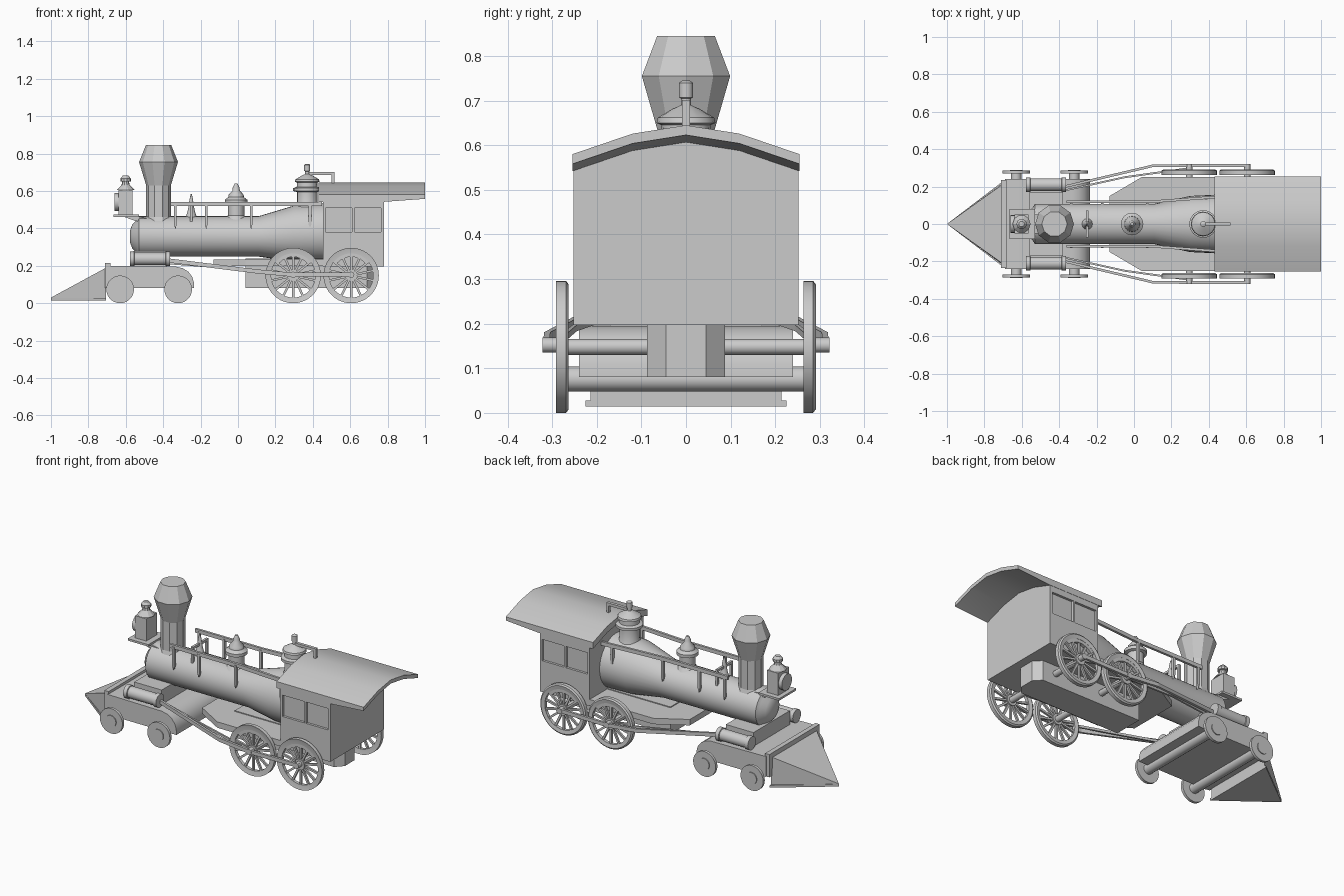
import bpy, bmesh, math
from mathutils import Vector, Matrix

if "Cube" in bpy.data.objects:
    bpy.data.objects.remove(bpy.data.objects["Cube"])


def make(name, bm, smooth=False):
    bmesh.ops.remove_doubles(bm, verts=bm.verts, dist=1e-5)
    bmesh.ops.recalc_face_normals(bm, faces=bm.faces)
    me = bpy.data.meshes.new(name)
    bm.to_mesh(me)
    bm.free()
    if smooth:
        for p in me.polygons:
            p.use_smooth = True
        me.set_sharp_from_angle(angle=math.radians(35))
    ob = bpy.data.objects.new(name, me)
    bpy.context.collection.objects.link(ob)
    return ob


def add_box(bm, x, y, z):
    r = bmesh.ops.create_cube(bm, size=1)
    for v in r['verts']:
        v.co = [lo + (c + .5) * (hi - lo) for c, (lo, hi) in zip(v.co, (x, y, z))]
    return r['verts']


def box(name, x, y, z):
    bm = bmesh.new()
    add_box(bm, x, y, z)
    return make(name, bm)


def prism(name, pts, axis, lo, hi, smooth=False):
    # outline in the two remaining axes, extruded along axis
    def co(p, t):
        c = list(p)
        c.insert('xyz'.index(axis), t)
        return c
    bm = bmesh.new()
    a = [bm.verts.new(co(p, lo)) for p in pts]
    b = [bm.verts.new(co(p, hi)) for p in pts]
    bm.faces.new(a)
    bm.faces.new(b)
    for i in range(len(pts)):
        j = (i + 1) % len(pts)
        bm.faces.new((a[i], a[j], b[j], b[i]))
    return make(name, bm, smooth)


def add_lathe(bm, prof, center, axis='z', n=24, closed=False):
    # prof: (radius, distance along axis)
    rot = {'z': Matrix.Identity(3), 'x': Matrix.Rotation(math.pi / 2, 3, 'Y'),
           'y': Matrix.Rotation(-math.pi / 2, 3, 'X')}[axis]
    rings = []
    for r, h in prof:
        rings.append([bm.verts.new(rot @ Vector((r * math.cos(math.tau * k / n),
                     r * math.sin(math.tau * k / n), h)) + Vector(center)) for k in range(n)])
    pairs = list(zip(rings, rings[1:]))
    if closed:
        pairs.append((rings[-1], rings[0]))
    else:
        bm.faces.new(rings[0])
        bm.faces.new(rings[-1])
    for a, b in pairs:
        for k in range(n):
            bm.faces.new((a[k], a[(k + 1) % n], b[(k + 1) % n], b[k]))


def lathe(name, prof, center, axis='z', n=24, smooth=True):
    bm = bmesh.new()
    add_lathe(bm, prof, center, axis, n)
    return make(name, bm, smooth)


def bar(name, path, w, h):
    # rectangular bar swept along a path running in +x
    bm = bmesh.new()
    rings = []
    for p in path:
        rings.append([bm.verts.new((p[0], p[1] + dy * w, p[2] + dz * h))
                      for dy, dz in ((-.5, -.5), (.5, -.5), (.5, .5), (-.5, .5))])
    bm.faces.new(rings[0])
    bm.faces.new(rings[-1])
    for a, b in zip(rings, rings[1:]):
        for k in range(4):
            bm.faces.new((a[k], a[(k + 1) % 4], b[(k + 1) % 4], b[k]))
    return make(name, bm)


# cowcatcher wedge, its base and back plate
bm = bmesh.new()
pts = [(-1, 0, .03), (-1, 0, .015), (-.705, -.21, .19), (-.705, .21, .19),
       (-.705, -.215, .015), (-.705, .215, .015)]
bmesh.ops.convex_hull(bm, input=[bm.verts.new(p) for p in pts])
make("cowcatcher", bm)
prism("cowcatcher_base", [(-1, 0), (-.705, -.225), (-.705, .225)], 'z', .014, .028)
box("buffer_beam", (-.71, -.682), (-.235, .235), (.08, .215))

# front truck
prism("truck_body", [(-.69, .08), (-.69, .2), (-.33, .195), (-.295, .187), (-.265, .168),
      (-.244, .14), (-.236, .11), (-.235, .08)], 'y', -.24, .24, True)
box("cylinder_saddle", (-.56, -.38), (-.17, .17), (.19, .28))

# boiler with domed front and tapered wagon top
bm = bmesh.new()
add_lathe(bm, [(.03, -.578), (.065, -.565), (.09, -.54), (.108, -.53), (.108, .11),
               (.15, .3), (.158, .46)], (0, 0, 0), 'x', 32)
for v in bm.verts:
    v.co.z += .357 + max(0, min(.02, (v.co.x - .11) * .08))
make("boiler", bm, True)

# running board and under-frame
prism("running_board", [(-.13, -.15), (.04, -.25), (.46, -.25), (.46, .25), (.04, .25),
      (-.13, .15)], 'z', .2, .235)
prism("firebox", [(.04, -.088), (.69, -.088), (.73, -.045), (.73, .045), (.69, .088),
      (.04, .088)], 'z', .08, .24)

# smokestack
lathe("smokestack", [(.08, .42), (.066, .46), (.066, .63), (.104, .755), (.068, .845)],
      (-.425, 0, 0), 'z', 10, False)

# headlight
box("headlight_shelf", (-.665, -.53), (-.08, .08), (.462, .474))
prism("headlight_bracket", [(-.61, .462), (-.53, .462), (-.44, .445), (-.5, .43), (-.55, .44)],
      'y', -.05, .05)
box("headlight_body", (-.638, -.565), (-.05, .05), (.474, .605))
lathe("headlight_lens", [(.048, -.66), (.048, -.635)], (0, 0, .54), 'x', 16)
lathe("headlight_cap", [(.048, .605), (.022, .632), (.018, .65), (.028, .652), (.028, .667),
      (.015, .682)], (-.601, 0, 0), 'z', 10, False)

# domes
lathe("sand_dome", [(.062, .445), (.044, .47), (.044, .53), (.06, .535), (.06, .553), (.042, .567),
      (.04, .58), (.02, .602), (.018, .618), (.008, .64)], (-.01, 0, 0), 'z', 16)
lathe("steam_dome", [(.08, .48), (.055, .53), (.055, .595), (.075, .6), (.075, .615), (.056, .622),
      (.055, .645), (.066, .65), (.063, .662), (.03, .682), (.011, .69), (.011, .705),
      (.016, .707), (.016, .74), (.008, .745)], (.37, 0, 0), 'z', 16)
box("whistle_pipe", (.38, .515), (-.009, .009), (.685, .701))
box("whistle_pipe_drop", (.499, .515), (-.009, .009), (.63, .69))

# bell in its yoke
box("bell_yoke", (-.257, -.243), (-.07, .07), (.518, .532))
for s in (-1, 1):
    box("bell_post", (-.257, -.243), (s * .065 - .007, s * .065 + .007), (.43, .53))
lathe("bell", [(.03, .46), (.02, .49), (.014, .518), (.01, .55), (.003, .585)],
      (-.25, 0, 0), 'z', 12)

# cab with recessed windows
cab = box("cab", (.455, .78), (-.252, .252), (.197, .57))
bm = bmesh.new()
for s in (-1, 1):
    for x in (.468, .622):
        add_box(bm, (x, x + .142), (s * .252 - .014, s * .252 + .014), (.382, .508))
cutter = make("window_cutter", bm)
cutter.hide_render = True
cutter.hide_viewport = True
mod = cab.modifiers.new("windows", 'BOOLEAN')
mod.object = cutter
mod.solver = 'EXACT'
prism("cab_gable", [(-.252, .56), (.252, .56), (.12, .6), (0, .62), (-.12, .6)], 'x', .455, .78)

# curved roof
bm = bmesh.new()
top = [(-.255, .58), (-.12, .626), (0, .645), (.12, .626), (.255, .58)]
rows = []
for x, t in ((.43, .038), (.78, .038), (1.0, .022)):
    rows.append([bm.verts.new((x, y, z)) for y, z in top] +
                [bm.verts.new((x, y, z - t)) for y, z in reversed(top)])
for i in (0, -1):
    for k in range(4):
        bm.faces.new((rows[i][k], rows[i][k + 1], rows[i][8 - k], rows[i][9 - k]))
for a, b in zip(rows, rows[1:]):
    for k in range(10):
        bm.faces.new((a[k], a[(k + 1) % 10], b[(k + 1) % 10], b[k]))
make("cab_roof", bm, True)


def drive_wheel(x, s):
    bm = bmesh.new()
    c = (x, s * .277, .148)
    add_lathe(bm, [(.118, -.009), (.136, -.011), (.148, -.014), (.148, .008), (.14, .014),
                   (.118, .01)], c, 'y', 40, True)
    add_lathe(bm, [(.032, -.013), (.032, .013)], c, 'y', 16)
    for k in range(14):
        m = Matrix.Translation(c) @ Matrix.Rotation(math.tau * k / 14, 4, 'Y')
        bmesh.ops.transform(bm, matrix=m,
                            verts=add_box(bm, (-.006, .006), (-.006, .006), (.025, .122)))
    make("drive_wheel", bm, True)
    # crescent counterweight
    arc = [math.radians(a) for a in range(40, 141, 20)]
    pts = [(x + r * math.cos(a), .148 + r * math.sin(a)) for r, seq in
           ((.122, arc), (.1, arc[::-1])) for a in seq]
    prism("counterweight", pts, 'y', s * .277 - .009, s * .277 + .009)
    lathe("crank_pin", [(.017, -.02), (.017, .02)], (x, s * .302, .152), 'y', 12)


# running gear, both sides
for s in (-1, 1):
    for x in (.295, .605):
        drive_wheel(x, s)
    for x in (-.63, -.32):
        lathe("truck_wheel", [(.074, -.008), (.074, .008), (.034, .008), (.034, .013)]
              if s > 0 else [(.034, -.013), (.034, -.008), (.074, -.008), (.074, .008)],
              (x, s * .277, .074), 'y', 28)
    lathe("steam_cylinder", [(.039, -.578), (.039, -.555), (.034, -.553), (.034, -.388),
          (.039, -.386), (.039, -.363)], (0, s * .21, .237), 'x', 16)
    bar("connecting_rod", [(-.37, s * .2, .228), (.1, s * .311, .17), (.295, s * .313, .152),
        (.615, s * .313, .155)], .014, .022)
    bar("valve_rod", [(-.37, s * .18, .215), (-.05, s * .25, .19), (.28, s * .296, .15)], .01, .014)
    # handrail with pointed posts
    bar("handrail", [(-.36, s * .118, .53), (.08, s * .118, .53), (.45, s * .145, .53)], .014, .022)
    for x, y in ((-.335, .118), (-.17, .118), (.07, .118), (.385, .14)):
        prism("rail_post", [(x - .007, .53), (x + .007, .53), (x + .007, .42), (x, .395),
              (x - .007, .42)], 'y', s * y - .01, s * y + .006)

# axles
for x in (.295, .605):
    lathe("drive_axle", [(.018, -.27), (.018, .27)], (x, 0, .148), 'y', 12)
for x in (-.63, -.32):
    lathe("truck_axle", [(.028, -.272), (.028, .272)], (x, 0, .076), 'y', 16)
